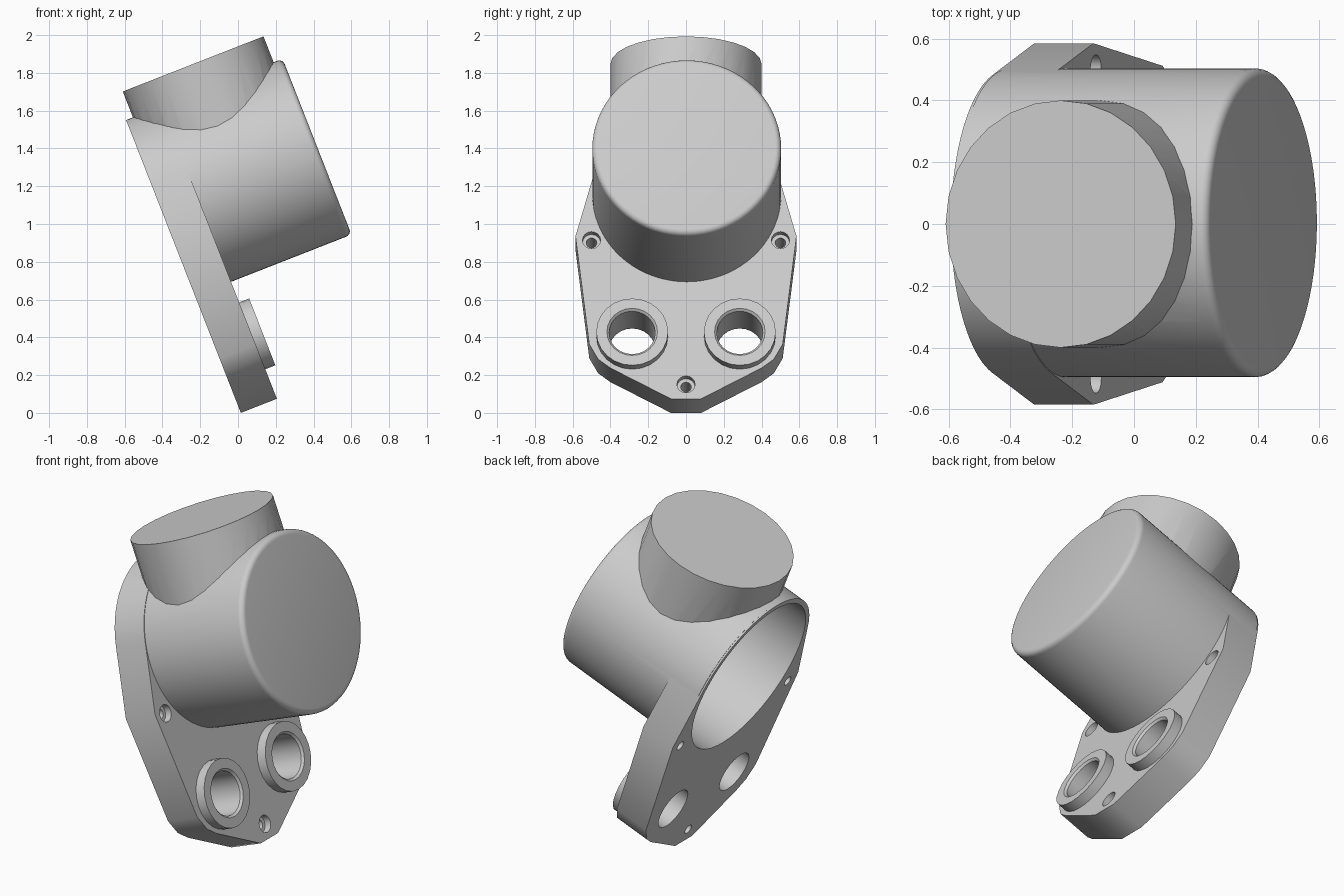
import bpy, bmesh, math
from mathutils import Matrix, Vector

cube = bpy.data.objects.get("Cube")
if cube:
    bpy.data.objects.remove(cube, do_unlink=True)

mat = bpy.data.materials.new("cast grey")
mat.use_nodes = True
grey = (0.6, 0.6, 0.6, 1)
mat.diffuse_color = grey
mat.node_tree.nodes["Principled BSDF"].inputs["Base Color"].default_value = grey

# The casting is built upright (x = out of the flange, z = up the flange), then tilted
TILT = Matrix.Translation((0.015, 0, 0)) @ Matrix.Rotation(math.radians(-21.4), 4, 'Y')
THICK = 0.205
BODY_Z = 1.165
BODY_R = 0.5


def make(name, bm):
    bmesh.ops.recalc_face_normals(bm, faces=bm.faces)
    mesh = bpy.data.meshes.new(name)
    bm.to_mesh(mesh)
    bm.free()
    mesh.materials.append(mat)
    obj = bpy.data.objects.new(name, mesh)
    bpy.context.collection.objects.link(obj)
    return obj


def turned(name, profile, origin, sides, axis='X'):
    """Closed solid turned from (radius, height) pairs about a local axis."""
    bm = bmesh.new()
    rings = []
    for r, h in profile:
        ring = []
        for i in range(sides):
            a = math.tau * i / sides
            c, s = r * math.cos(a), r * math.sin(a)
            p = Vector((h, c, s)) if axis == 'X' else Vector((c, s, h))
            ring.append(bm.verts.new(p + Vector(origin)))
        rings.append(ring)
    for low, high in zip(rings, rings[1:]):
        for i in range(sides):
            j = (i + 1) % sides
            bm.faces.new((low[i], low[j], high[j], high[i]))
    bm.faces.new(rings[0])
    bm.faces.new(rings[-1])
    return make(name, bm)


def combine(target, tool, operation):
    """Boolean a tool into the target and discard the tool."""
    mod = target.modifiers.new(tool.name, 'BOOLEAN')
    mod.object, mod.operation, mod.solver = tool, operation, 'EXACT'
    graph = bpy.context.evaluated_depsgraph_get()
    mesh = bpy.data.meshes.new_from_object(target.evaluated_get(graph))
    target.modifiers.clear()
    target.data = mesh
    bpy.data.objects.remove(tool, do_unlink=True)


# Flange: half outline mirrored, closed by an arc round the body
half = [(0.08, 0), (0.40, 0.175), (0.465, 0.225), (0.512, 0.31), (0.585, 0.925)]
start = math.radians(15.6)
steps = 40
arc = []
for i in range(steps + 1):
    a = start + (math.pi - 2 * start) * i / steps
    arc.append((BODY_R * math.cos(a), BODY_Z + BODY_R * math.sin(a)))
outline = half + arc + [(-y, z) for y, z in reversed(half)]
bm = bmesh.new()
face = bm.faces.new([bm.verts.new((0, y, z)) for y, z in outline])
out = bmesh.ops.extrude_face_region(bm, geom=[face])
bmesh.ops.translate(bm, vec=(THICK, 0, 0),
                    verts=[v for v in out["geom"] if isinstance(v, bmesh.types.BMVert)])
housing = make("pump_housing", bm)

# Main body with a rounded front edge
end, fillet = 0.89, 0.03
profile = [(BODY_R, 0.01)]
for i in range(6):
    a = math.pi / 2 * i / 5
    profile.append((BODY_R - fillet + fillet * math.cos(a), end - fillet + fillet * math.sin(a)))
combine(housing, turned("body", profile, (0, 0.004, BODY_Z), 72), 'UNION')

# Round neck on top of the body
combine(housing, turned("neck", [(0.4, 1.3), (0.4, 1.812)], (0.439, 0, 0), 28, 'Z'), 'UNION')

# Port bosses
ports = [(0, side * 0.285, 0.358) for side in (-1, 1)]
for p in ports:
    combine(housing, turned("boss", [(0.19, 0.1), (0.19, 0.262)], p, 24), 'UNION')

# Port bores with a chamfered mouth
for p in ports:
    combine(housing, turned("port_bore", [(0.122, -0.1), (0.122, 0.25), (0.136, 0.264), (0.136, 0.35)],
                            p, 24), 'DIFFERENCE')

# Counterbored screw holes
for y, z in ((0, 0.082), (-0.5, 0.902), (0.5, 0.902)):
    combine(housing, turned("screw_hole", [(0.028, -0.1), (0.028, 0.165), (0.048, 0.165), (0.048, 0.3)],
                            (0, y, z), 16), 'DIFFERENCE')

# Deep bore open at the back
combine(housing, turned("main_bore", [(0.47, -0.1), (0.47, 0.85)], (0, 0, BODY_Z), 72), 'DIFFERENCE')

# Tilt into place and smooth the round walls
housing.data.transform(TILT)
bpy.ops.object.select_all(action='DESELECT')
housing.select_set(True)
bpy.context.view_layer.objects.active = housing
bpy.ops.object.shade_smooth_by_angle(angle=math.radians(30))
